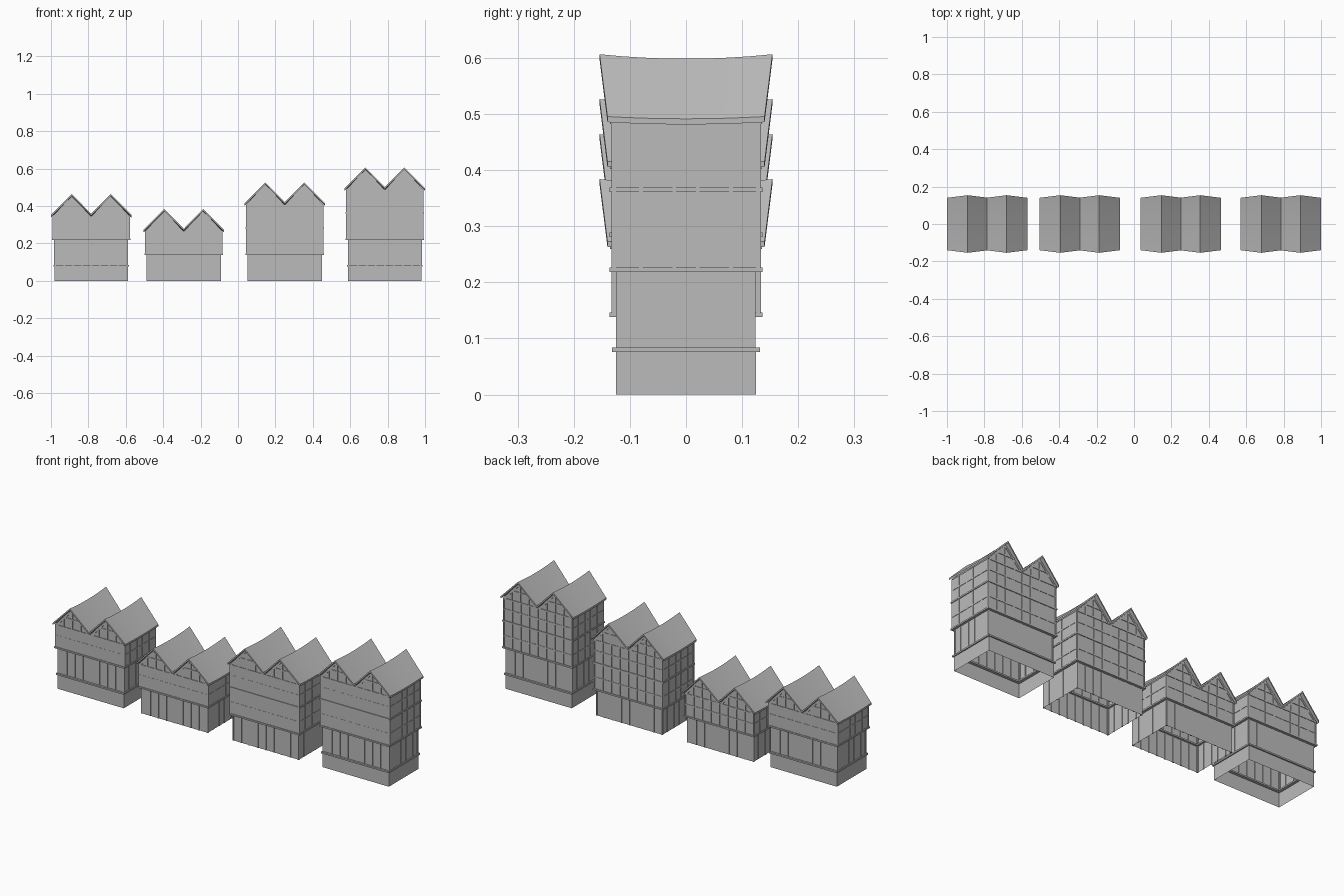
import bpy, bmesh

cube = bpy.data.objects.get("Cube")
if cube:
    bpy.data.objects.remove(cube, do_unlink=True)

grey = bpy.data.materials.new("plain grey")
grey.use_nodes = True
grey.diffuse_color = (0.5, 0.5, 0.5, 1)
grey.node_tree.nodes["Principled BSDF"].inputs["Base Color"].default_value = (0.5, 0.5, 0.5, 1)

STOREY = 0.1425          # floor to floor
RISE = 0.2415            # top floor to ridge
RIDGE, EAVE = 0.104, 0.215
LOW_X, LOW_Y = 0.196, 0.122    # ground storey half size
UP_X, UP_Y = 0.205, 0.132      # upper storey half size
BEAM = 0.007


def finish(bm, name, x):
    bmesh.ops.recalc_face_normals(bm, faces=bm.faces)
    mesh = bpy.data.meshes.new(name)
    bm.to_mesh(mesh)
    bm.free()
    mesh.materials.append(grey)
    obj = bpy.data.objects.new(name, mesh)
    obj.location.x = x
    bpy.context.collection.objects.link(obj)
    return obj


def box(bm, x0, x1, y0, y1, z0, z1):
    new = bmesh.ops.create_cube(bm, size=1)["verts"]
    bmesh.ops.scale(bm, vec=(x1 - x0, y1 - y0, z1 - z0), verts=new)
    bmesh.ops.translate(bm, vec=((x0 + x1) / 2, (y0 + y1) / 2, (z0 + z1) / 2), verts=new)


def ring(bm, hx, hy, z0, z1, t):
    """Rectangular frame lying flat."""
    for s in (-1, 1):
        y0, y1 = sorted((s * hy, s * (hy - t)))
        box(bm, -hx, hx, y0, y1, z0, z1)
        x0, x1 = sorted((s * hx, s * (hx - t)))
        box(bm, x0, x1, t - hy, hy - t, z0, z1)


def shell(bm, hx, hy, z0, z1):
    """Four walls, open above and below."""
    corners = [(-hx, -hy), (hx, -hy), (hx, hy), (-hx, hy)]
    low = [bm.verts.new((x, y, z0)) for x, y in corners]
    top = [bm.verts.new((x, y, z1)) for x, y in corners]
    for i in range(4):
        j = (i + 1) % 4
        bm.faces.new((low[i], low[j], top[j], top[i]))


def timbers(bm, hx, hy, z0, z1, front_depth, rail):
    """Posts around a storey, with an optional middle rail."""
    h, out = BEAM / 2, 0.002
    for s, d in ((-1, front_depth), (1, out)):
        y0, y1 = sorted((s * (hy - h), s * (hy + d)))
        for i in range(9):
            x = (hx - h) * (i / 4 - 1)
            box(bm, x - h, x + h, y0, y1, z0, z1)
        if rail:
            box(bm, -hx, hx, y0, y1, rail - h, rail + h)
    for s in (-1, 1):
        x0, x1 = sorted((s * (hx - h), s * (hx + out)))
        for y in (-hy + h, -0.08, -0.021, 0.021, 0.08, hy - h):
            box(bm, x0, x1, y - h, y + h, z0, z1)
        if rail:
            box(bm, x0, x1, -hy, hy, rail - h, rail + h)


def roof(x, peak):
    """Double-ridged sagging roof whose ridges lean out past the eaves."""
    bm = bmesh.new()
    n, thick = 8, 0.010
    section = [(-EAVE, 0), (-RIDGE, 1), (0, 0.05), (RIDGE, 1), (EAVE, 0)]
    rows = []
    for i in range(n + 1):
        t = 2 * i / n - 1
        row = []
        for px, k in section:
            z = peak - 0.111 * (1 - k) - (1 - t * t) * (0.004 + 0.004 * k)
            row.append(bm.verts.new((px, t * (0.14 + 0.014 * k), z)))
        rows.append(row)
    for a, b in zip(rows, rows[1:]):
        for j in range(4):
            bm.faces.new((a[j], a[j + 1], b[j + 1], b[j]))
    ext = bmesh.ops.extrude_face_region(bm, geom=bm.faces[:], use_keep_orig=True)
    moved = [v for v in ext["geom"] if isinstance(v, bmesh.types.BMVert)]
    bmesh.ops.translate(bm, vec=(0, 0, -thick), verts=moved)
    finish(bm, "roof", x)


def gables(x, peak):
    """Twin triangular end walls with their timber framing."""
    bm = bmesh.new()
    base, tip = peak - 0.121, peak - 0.008
    for s in (-1, 1):
        for c in (-RIDGE, RIDGE):
            pts = [(c - 0.104, base), (c + 0.104, base), (c, tip)]
            bm.faces.new([bm.verts.new((px, s * UP_Y, pz)) for px, pz in pts])
    finish(bm, "gable_walls", x)
    bm = bmesh.new()
    for s in (-1, 1):
        y0, y1 = sorted((s * (UP_Y - 0.003), s * (UP_Y + 0.003)))
        box(bm, -UP_X, UP_X, y0, y1, base - BEAM / 2, base + BEAM / 2)
        for c in (-RIDGE, RIDGE):
            for dx in (-0.05, 0, 0.05):
                box(bm, c + dx - 0.0035, c + dx + 0.0035, y0, y1, base, tip - abs(dx) - 0.005)
            box(bm, c - 0.05, c + 0.05, y0, y1, base + 0.05, base + 0.056)
            # sloping rafters under the roof edge
            for side in (-1, 1):
                foot = c + side * 0.1
                outline = [(foot, base), (c, tip - 0.004), (c, tip - 0.016), (foot - side * 0.012, base)]
                face = bm.faces.new([bm.verts.new((px, y0, pz)) for px, pz in outline])
                ext = bmesh.ops.extrude_face_region(bm, geom=[face], use_keep_orig=True)
                bmesh.ops.translate(bm, vec=(0, y1 - y0, 0),
                                    verts=[v for v in ext["geom"] if isinstance(v, bmesh.types.BMVert)])
    finish(bm, "gable_timbers", x)


def house(x, base, uppers):
    walls, beams, bands = bmesh.new(), bmesh.new(), bmesh.new()
    # plinth, hollow underneath
    if base:
        plinth = bmesh.new()
        shell(plinth, LOW_X, LOW_Y + 0.003, 0, base)
        finish(plinth, "plinth", x)
        ring(bands, LOW_X + 0.006, LOW_Y + 0.01, base - 0.004, base + 0.004, 0.022)
    # ground storey
    floor = base + STOREY
    shell(walls, LOW_X, LOW_Y, base, floor)
    timbers(beams, LOW_X, LOW_Y, base, floor, 0.003, None)
    # jettied upper storeys
    peak = floor + STOREY * (uppers - 1) + RISE
    for i in range(uppers):
        z0 = floor + i * STOREY
        z1 = z0 + STOREY if i < uppers - 1 else peak - 0.121
        shell(walls, UP_X, UP_Y, z0, z1)
        timbers(beams, UP_X, UP_Y, z0, z1, 0.001, z0 + 0.064)
        ring(bands, UP_X + 0.004, UP_Y + 0.004, z0 - 0.004, z0 + 0.004, 0.024)
    finish(walls, "walls", x)
    finish(beams, "wall_timbers", x)
    finish(bands, "floor_bands", x)
    gables(x, peak)
    roof(x, peak)


# row of four houses: position, plinth height, upper storeys
for spec in ((-0.785, 0.08, 1), (-0.29, 0, 1), (0.25, 0, 2), (0.785, 0.08, 2)):
    house(*spec)
